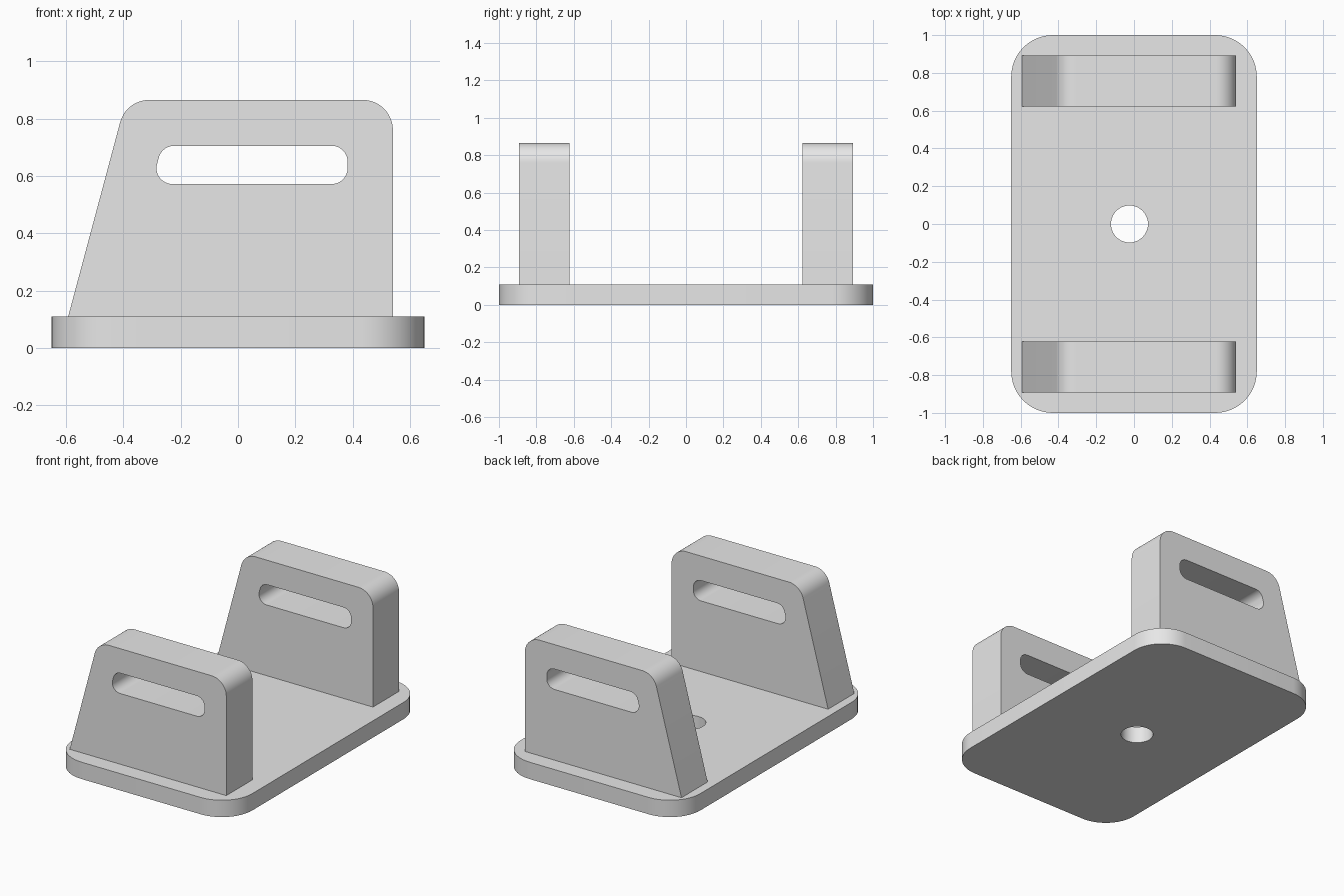
import bpy
import math
from mathutils import Vector

cube = bpy.data.objects.get("Cube")
if cube:
    bpy.data.objects.remove(cube, do_unlink=True)

grey = bpy.data.materials.new("light grey")
grey.use_nodes = True
colour = (0.8, 0.8, 0.8, 1)
grey.diffuse_color = colour
grey.node_tree.nodes["Principled BSDF"].inputs["Base Color"].default_value = colour


def rounded(corners, steps=12):
    """Outline from (x, y, radius) corners, each filleted with an arc."""
    points = []
    for i, (x, y, r) in enumerate(corners):
        p = Vector((x, y))
        if r == 0:
            points.append(p)
            continue
        to_prev = (Vector(corners[i - 1][:2]) - p).normalized()
        to_next = (Vector(corners[(i + 1) % len(corners)][:2]) - p).normalized()
        half = to_prev.angle(to_next) / 2
        centre = p + (to_prev + to_next).normalized() * r / math.sin(half)
        start = p + to_prev * r / math.tan(half) - centre
        end = p + to_next * r / math.tan(half) - centre
        sweep = start.angle(end)
        for k in range(steps + 1):
            a = sweep * k / steps
            points.append(centre + (start * math.sin(sweep - a) + end * math.sin(a)) / math.sin(sweep))
    return points


def slab(name, outlines, thickness, location, upright=False):
    """Extrude an outline with holes into a solid mesh."""
    curve = bpy.data.curves.new(name, "CURVE")
    curve.dimensions = "2D"
    curve.fill_mode = "BOTH"
    curve.extrude = thickness / 2
    for outline in outlines:
        spline = curve.splines.new("POLY")
        spline.points.add(len(outline) - 1)
        for point, p in zip(spline.points, outline):
            point.co = (p[0], p[1], 0, 1)
        spline.use_cyclic_u = True
    obj = bpy.data.objects.new(name, curve)
    bpy.context.collection.objects.link(obj)
    obj.location = location
    if upright:
        obj.rotation_euler.x = math.pi / 2
    bpy.ops.object.select_all(action="DESELECT")
    obj.select_set(True)
    bpy.context.view_layer.objects.active = obj
    bpy.ops.object.convert(target="MESH")
    obj = bpy.context.object
    obj.name = name
    bpy.ops.object.mode_set(mode="EDIT")
    bpy.ops.mesh.select_all(action="SELECT")
    bpy.ops.mesh.remove_doubles(threshold=0.0001)
    bpy.ops.mesh.normals_make_consistent(inside=False)
    bpy.ops.object.mode_set(mode="OBJECT")
    bpy.ops.object.shade_smooth_by_angle(angle=math.radians(30))
    obj.data.materials.clear()
    obj.data.materials.append(grey)
    return obj


# Base plate with rounded corners and a drilled hole
base_height = 0.11
plate = rounded([(-0.65, -1, 0.22), (0.65, -1, 0.22), (0.65, 1, 0.22), (-0.65, 1, 0.22)])
hole = [(-0.024 + 0.098 * math.cos(a), 0.098 * math.sin(a))
        for a in (math.tau * k / 48 for k in range(48))]
slab("base_plate", [plate, hole], base_height, (0, 0, base_height / 2))

# Upright walls with one sloping end and a hand slot
wall = rounded([(-0.592, base_height, 0), (0.54, base_height, 0),
                (0.54, 0.865, 0.105), (-0.39, 0.865, 0.105)])
slot = rounded([(-0.301, 0.572, 0.055), (0.382, 0.572, 0.055),
                (0.382, 0.705, 0.055), (-0.265, 0.705, 0.055)])
for name, y in (("front_wall", -0.757), ("back_wall", 0.757)):
    slab(name, [wall, slot], 0.27, (0, y, 0), upright=True)
